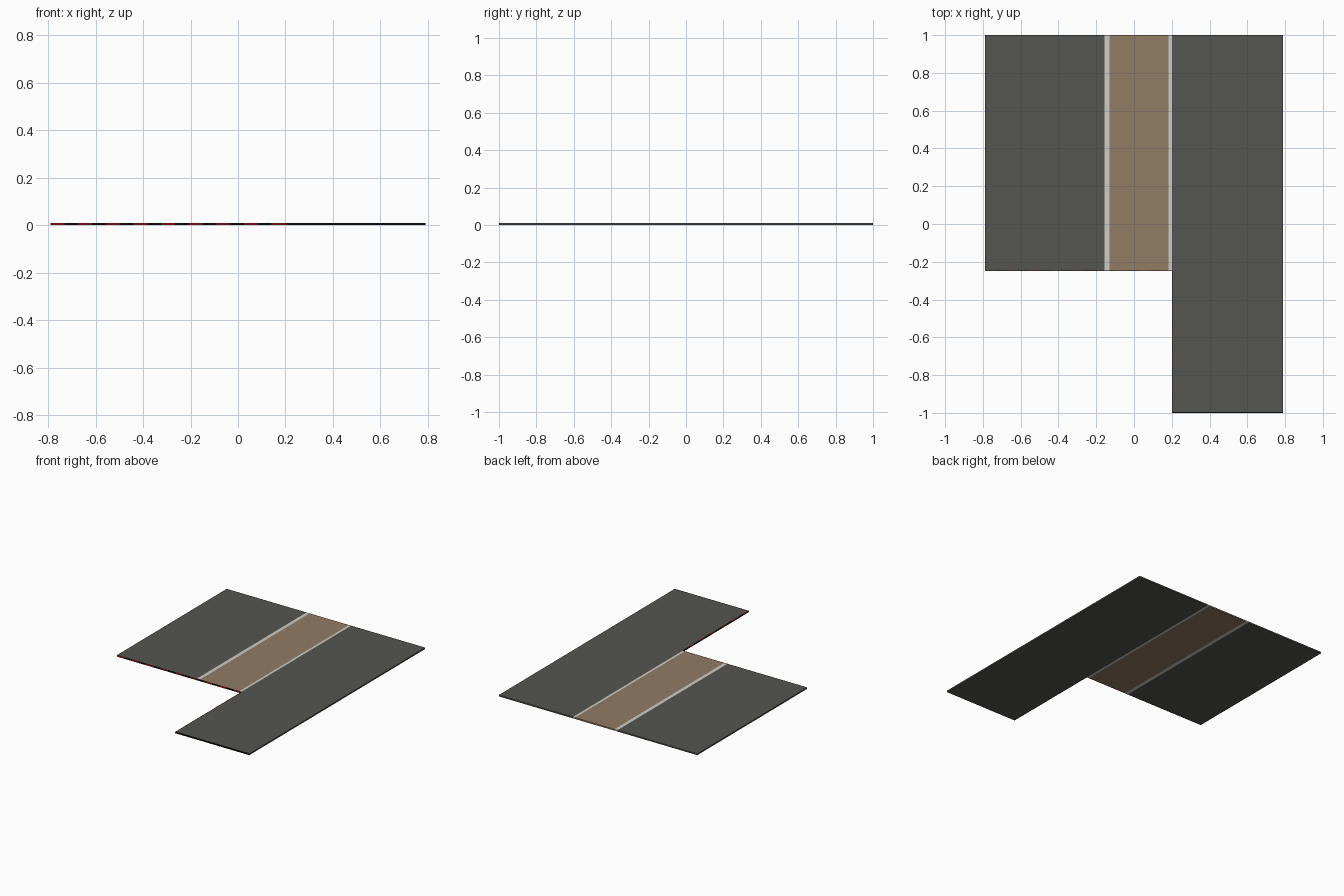
import bpy

if "Cube" in bpy.data.objects:
    bpy.data.objects.remove(bpy.data.objects["Cube"])

X0, X1 = -0.79, 0.79      # outer sides
NX, NY = 0.20, -0.25      # inner corner of the L
H = 0.01                  # slab thickness
K = 0.005                 # kerb width


def material(name, rgb):
    m = bpy.data.materials.new(name)
    m.diffuse_color = (*rgb, 1)
    m.use_nodes = True
    m.node_tree.nodes["Principled BSDF"].inputs["Base Color"].default_value = m.diffuse_color
    return m


ASPHALT = material("asphalt grey", (0.09, 0.09, 0.08))
SAND = material("sand brown", (0.28, 0.20, 0.125))
LINE = material("line white", (0.60, 0.60, 0.57))
RED = material("kerb red", (0.45, 0.01, 0.01))
BLACK = material("kerb black", (0.005, 0.005, 0.005))


def slab(name, x0, x1, y0, y1, mat):
    v = [(x, y, z) for z in (0, H) for x, y in ((x0, y0), (x1, y0), (x1, y1), (x0, y1))]
    f = [(3, 2, 1, 0), (4, 5, 6, 7)] + [(i, (i + 1) % 4, (i + 1) % 4 + 4, i + 4) for i in range(4)]
    me = bpy.data.meshes.new(name)
    me.from_pydata(v, [], f)
    me.materials.append(mat)
    ob = bpy.data.objects.new(name, me)
    bpy.context.collection.objects.link(ob)


# Long strips running front to back
slab("left_road", X0, -0.155, NY + K, 1, ASPHALT)
slab("left_line", -0.155, -0.13, NY + K, 1, LINE)
slab("middle_strip", -0.13, 0.183, NY + K, 1, SAND)
slab("right_line", 0.183, NX, NY + K, 1, LINE)
slab("right_road_back", NX, X1, NY, 1, ASPHALT)
slab("right_road_front", NX + K, X1, -1 + K, NY, ASPHALT)
slab("front_edge", NX + K, X1, -1, -1 + K, BLACK)

# Red and black kerbs along the notch
n = 17
step = (NX - X0) / n
for i in range(n):
    slab("notch_front_kerb", X0 + i * step, X0 + (i + 1) * step, NY, NY + K, (RED, BLACK)[i % 2])
n = 12
step = (NY + 1) / n
for i in range(n):
    slab("notch_side_kerb", NX, NX + K, -1 + i * step, -1 + (i + 1) * step, (RED, BLACK)[i % 2])
